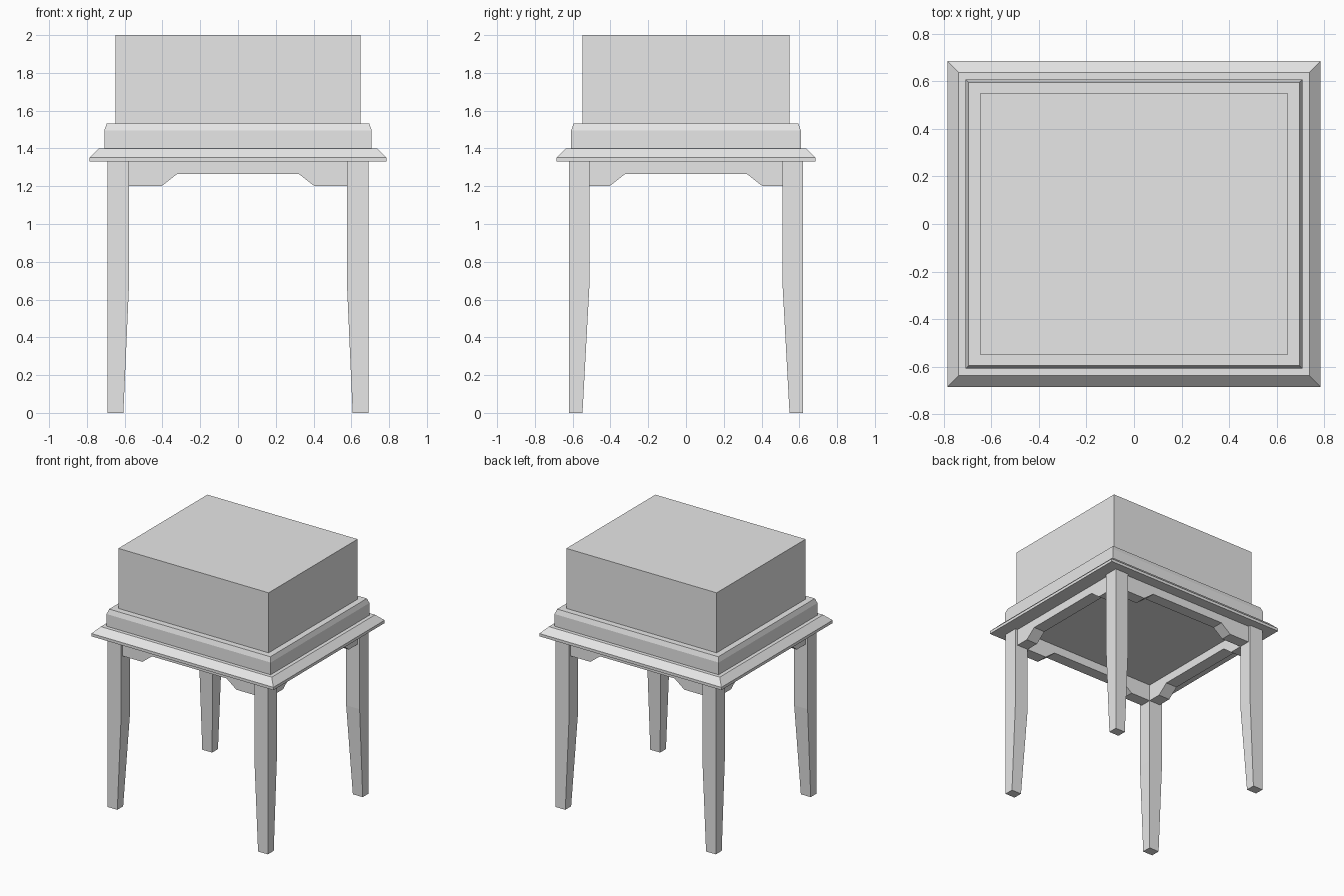
import bpy
import bmesh

cube = bpy.data.objects.get("Cube")
if cube:
    bpy.data.objects.remove(cube, do_unlink=True)

grey = bpy.data.materials.new("plain grey")
grey.use_nodes = True
COLOUR = (0.8, 0.8, 0.8, 1)
grey.diffuse_color = COLOUR
grey.node_tree.nodes["Principled BSDF"].inputs["Base Color"].default_value = COLOUR


def loft(name, rings):
    """Closed solid through rings of matching points."""
    bm = bmesh.new()
    loops = [[bm.verts.new(p) for p in ring] for ring in rings]
    n = len(loops[0])
    for a, b in zip(loops, loops[1:]):
        for i in range(n):
            j = (i + 1) % n
            bm.faces.new((a[i], a[j], b[j], b[i]))
    bm.faces.new(loops[0][::-1])
    bm.faces.new(loops[-1])
    bmesh.ops.recalc_face_normals(bm, faces=bm.faces)
    mesh = bpy.data.meshes.new(name)
    bm.to_mesh(mesh)
    bm.free()
    mesh.materials.append(grey)
    obj = bpy.data.objects.new(name, mesh)
    bpy.context.collection.objects.link(obj)
    return obj


def rect(x0, x1, y0, y1, z):
    return [(x0, y0, z), (x1, y0, z), (x1, y1, z), (x0, y1, z)]


def tier(name, levels):
    """Centred rectangular tier from (half width, half depth, height) levels."""
    return loft(name, [rect(-x, x, -y, y, z) for x, y, z in levels])


# Table top, moulding and upper block
tier("table_top", [(0.785, 0.685, 1.33), (0.785, 0.685, 1.352), (0.737, 0.637, 1.4)])
tier("moulding", [(0.708, 0.608, 1.4), (0.708, 0.608, 1.495), (0.695, 0.595, 1.532)])
tier("upper_block", [(0.648, 0.548, 1.532), (0.648, 0.548, 2.0)])

# Legs, tapered on their inner faces
OUT_X, OUT_Y = 0.692, 0.62
for sx, side in ((1, "left"), (-1, "right")):
    for sy, end in ((-1, "front"), (1, "back")):
        rings = [rect(sx * (OUT_X - w), sx * OUT_X, sy * (OUT_Y - d), sy * OUT_Y, z)
                 for w, d, z in ((0.085, 0.072, 0), (0.116, 0.11, 0.7), (0.116, 0.11, 1.33))]
        loft(f"{end}_{side}_leg", rings)


# Aprons with a raised centre, one on each side
def profile(half, foot, arch):
    right = [(half, 1.33), (half, 1.2), (foot, 1.2), (arch, 1.265)]
    return right + [(-u, z) for u, z in reversed(right)]


for s, end in ((-1, "front"), (1, "back")):
    points = profile(0.58, 0.405, 0.322)
    loft(f"{end}_apron", [[(u, s * v, z) for u, z in points] for v in (0.51, 0.6)])
for s, side in ((1, "left"), (-1, "right")):
    points = profile(0.515, 0.405, 0.322)
    loft(f"{side}_apron", [[(s * v, u, z) for u, z in points] for v in (0.576, 0.672)])
